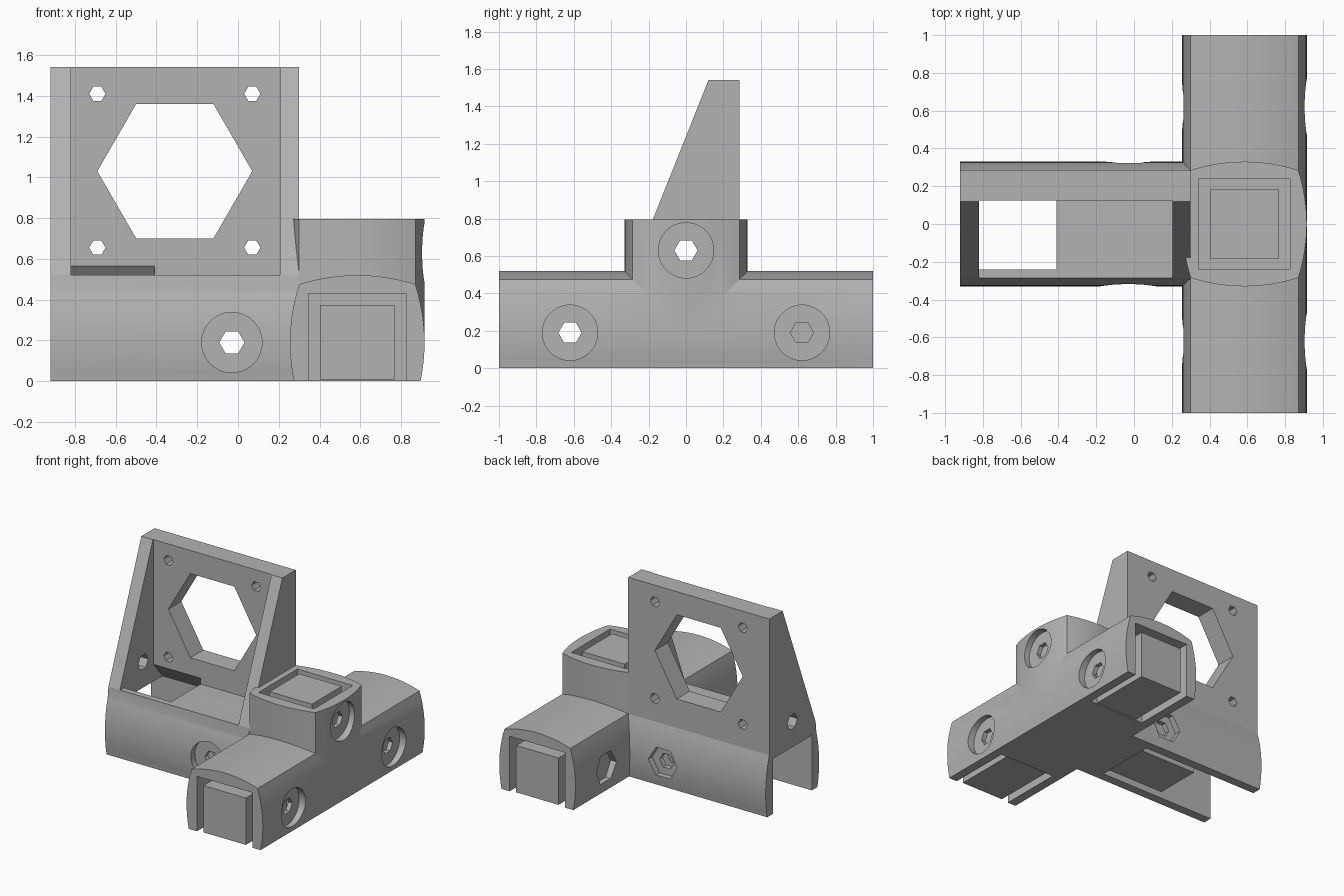
import bpy, bmesh, math
from mathutils import Matrix, Vector

cube = bpy.data.objects.get("Cube")
if cube:
    bpy.data.objects.remove(cube, do_unlink=True)

CX, CZ = 0.585, 0.19          # centre of the joint
HALF, BULGE = 0.285, 0.045    # barrel-sided square section
SOCKET, CORE = 0.24, 0.183    # half widths of the tube socket and its plug

AXES = {  # extrusion direction -> section (u, v) directions
    "X": (Vector((0, 1, 0)), Vector((0, 0, 1)), Vector((1, 0, 0))),
    "Y": (Vector((1, 0, 0)), Vector((0, 0, 1)), Vector((0, 1, 0))),
    "Z": (Vector((1, 0, 0)), Vector((0, 1, 0)), Vector((0, 0, 1))),
}


def prism(name, axis, profile, start, end, cu=0, cv=0):
    """Extrude a 2D profile along an axis, offset by (cu, cv)."""
    u, v, w = AXES[axis]
    bm = bmesh.new()
    face = bm.faces.new([bm.verts.new(u * (a + cu) + v * (b + cv) + w * start)
                         for a, b in profile])
    out = bmesh.ops.extrude_face_region(bm, geom=[face])
    moved = [g for g in out["geom"] if isinstance(g, bmesh.types.BMVert)]
    bmesh.ops.translate(bm, verts=moved, vec=w * (end - start))
    bmesh.ops.recalc_face_normals(bm, faces=bm.faces)
    mesh = bpy.data.meshes.new(name)
    bm.to_mesh(mesh)
    bm.free()
    obj = bpy.data.objects.new(name, mesh)
    bpy.context.collection.objects.link(obj)
    return obj


def box(name, x0, x1, y0, y1, z0, z1):
    return prism(name, "Z", [(x0, y0), (x1, y0), (x1, y1), (x0, y1)], z0, z1)


def ngon(r, n=6):
    return [(r * math.cos(math.tau * i / n), r * math.sin(math.tau * i / n))
            for i in range(n)]


def square(h):
    return [(-h, -h), (h, -h), (h, h), (-h, h)]


def barrel(steps=12):
    """Square section whose four sides bow outward as arcs."""
    radius = (HALF ** 2 + BULGE ** 2) / (2 * BULGE)
    pts = []
    for side in range(4):
        turn = Matrix.Rotation(side * math.pi / 2, 2)
        for i in range(steps):
            t = -HALF + 2 * HALF * i / steps
            bow = math.sqrt(radius ** 2 - t ** 2) - radius + HALF + BULGE
            pts.append(tuple(turn @ Vector((bow, t))))
    return pts


def combine(target, tool, operation):
    mod = target.modifiers.new("combine", "BOOLEAN")
    mod.operation, mod.solver, mod.object = operation, "EXACT", tool
    bpy.context.view_layer.objects.active = target
    bpy.ops.object.modifier_apply(modifier=mod.name)
    bpy.data.objects.remove(tool, do_unlink=True)


def add(tool):
    combine(body, tool, "UNION")


def cut(tool):
    combine(body, tool, "DIFFERENCE")


# Outer shell: long beam, side arm and upright stub
body = prism("corner_bracket", "Y", barrel(), -1, 1, CX, CZ)
add(prism("side_arm", "X", barrel(), -0.92, CX, 0, CZ))
add(prism("stub", "Z", barrel(), CZ, 0.795, CX, 0))

# Mounting frame: sloped gusset block hollowed between its two walls
gusset = [(HALF, 0.4), (HALF, 1.54), (0.12, 1.54), (-0.287, 0.52), (-0.3, 0.4)]
frame = prism("frame", "X", gusset, -0.92, 0.3)
combine(frame, box("frame_pocket", -0.82, 0.205, -0.6, 0.125, 0.52, 1.7), "DIFFERENCE")
add(frame)

# Tube sockets in the beam ends, stub and arm, each with a square plug left inside
for s in (-1, 1):
    a, b = sorted((s * 0.5, s * 1.1))
    cut(prism("beam_socket", "Y", square(SOCKET), a, b, CX, CZ))
    a, b = sorted((s * 0.45, s))
    add(prism("beam_plug", "Y", square(CORE), a, b, CX, CZ))
cut(prism("stub_socket", "Z", square(SOCKET), 0.5, 0.9, CX, 0))
add(prism("stub_plug", "Z", square(CORE), 0.46, 0.795, CX, 0))
cut(prism("arm_socket", "X", square(SOCKET), -1.1, 0.085, 0, CZ))
add(prism("arm_plug", "X", square(CORE), -0.41, 0.12, 0, CZ))

# Opening in the pocket floor, with a slanted rear face under the plate
floor_cut = [(-SOCKET, 0.4), (SOCKET, 0.4), (SOCKET, 0.43),
             (0.125, 0.565), (0.1, 0.58), (-SOCKET, 0.58)]
cut(prism("floor_opening", "X", floor_cut, -0.82, -0.41))

# Frame plate: large hexagonal window and four corner holes
cut(prism("window", "Y", ngon(0.38), 0, 0.5, -0.31, 1.03))
for x in (-0.69, 0.07):
    for z in (0.655, 1.41):
        cut(prism("corner_hole", "Y", ngon(0.04), 0, 0.5, x, z))

# Bolt holes: through hole, round head recess and hexagonal nut recess
for y, z, nut in ((-0.62, CZ, 0.305), (0.62, CZ, 0.305), (0, 0.63, 0.25)):
    cut(prism("bolt_hole", "X", ngon(0.062), -1.2, 1.2, y, z))
    cut(prism("head_recess", "X", ngon(0.148, 40), 0.86, 1.1, y, z))
    cut(prism("nut_recess", "X", ngon(0.125), 0.1, nut, y, z))
cut(prism("bolt_hole", "Y", ngon(0.062), -0.6, 0.6, -0.03, CZ))
cut(prism("head_recess", "Y", ngon(0.148, 40), -0.6, -0.28, -0.03, CZ))
cut(prism("nut_recess", "Y", ngon(0.125), 0.28, 0.6, -0.03, CZ))

# Flat underside
cut(box("underside_trim", -2, 2, -2, 2, -1, 0))

# One plain grey material
grey = bpy.data.materials.new("plain grey")
grey.use_nodes = True
colour = (0.45, 0.45, 0.45, 1)
grey.diffuse_color = colour
grey.node_tree.nodes["Principled BSDF"].inputs["Base Color"].default_value = colour
body.data.materials.clear()
body.data.materials.append(grey)
for poly in body.data.polygons:
    poly.material_index = 0

# Smooth bowed sides, sharp corners
bpy.ops.object.select_all(action="DESELECT")
body.select_set(True)
bpy.context.view_layer.objects.active = body
bpy.ops.object.shade_smooth_by_angle(angle=math.radians(15))
